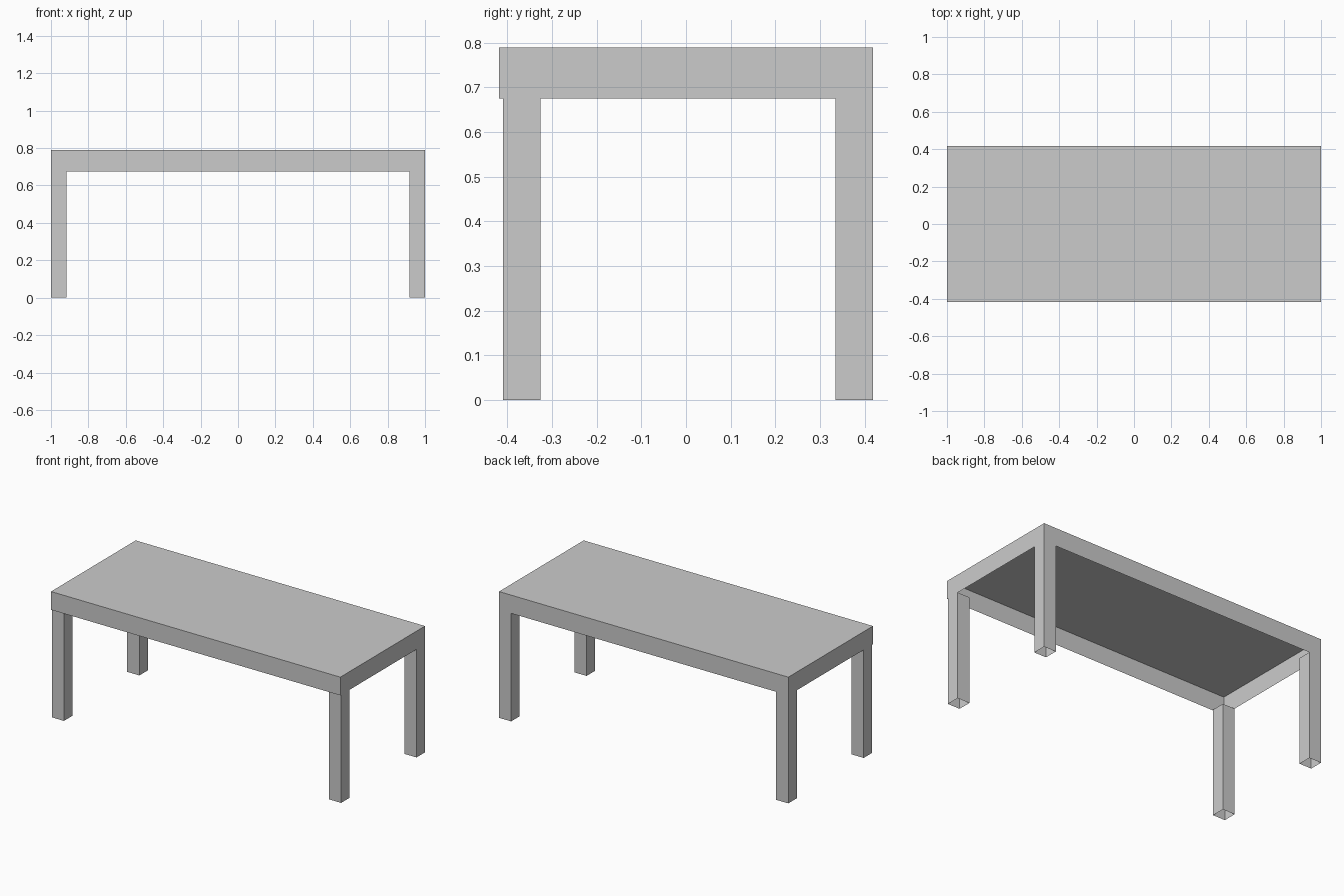
import bpy
import bmesh

if "Cube" in bpy.data.objects:
    bpy.data.objects.remove(bpy.data.objects["Cube"])

TOP_Z, APRON_Z = 0.789, 0.675
HALF_X, HALF_Y = 1.0, 0.418
LEG = 0.084


def open_box(name, lo, hi, open_top=False):
    """Thin-walled box with no bottom, and optionally no top."""
    bm = bmesh.new()
    bmesh.ops.create_cube(bm, size=1)
    bm.normal_update()
    gone = [f for f in bm.faces
            if f.normal.z < -0.5 or (open_top and f.normal.z > 0.5)]
    bmesh.ops.delete(bm, geom=gone, context='FACES')
    for v in bm.verts:
        v.co = [hi[i] if v.co[i] > 0 else lo[i] for i in range(3)]
    mesh = bpy.data.meshes.new(name)
    bm.to_mesh(mesh)
    bm.free()
    obj = bpy.data.objects.new(name, mesh)
    bpy.context.collection.objects.link(obj)
    return obj


# Tabletop with its apron, hollow underneath
open_box("tabletop", (-HALF_X, -HALF_Y, APRON_Z), (HALF_X, HALF_Y, TOP_Z))

# Hollow legs: the front pair sits slightly behind the apron, the back pair is flush
for row, y in (("front", -0.41), ("back", HALF_Y - LEG)):
    for side, x in (("left", -HALF_X), ("right", HALF_X - LEG)):
        open_box(f"{row}_{side}_leg", (x, y, 0), (x + LEG, y + LEG, APRON_Z),
                 open_top=True)
